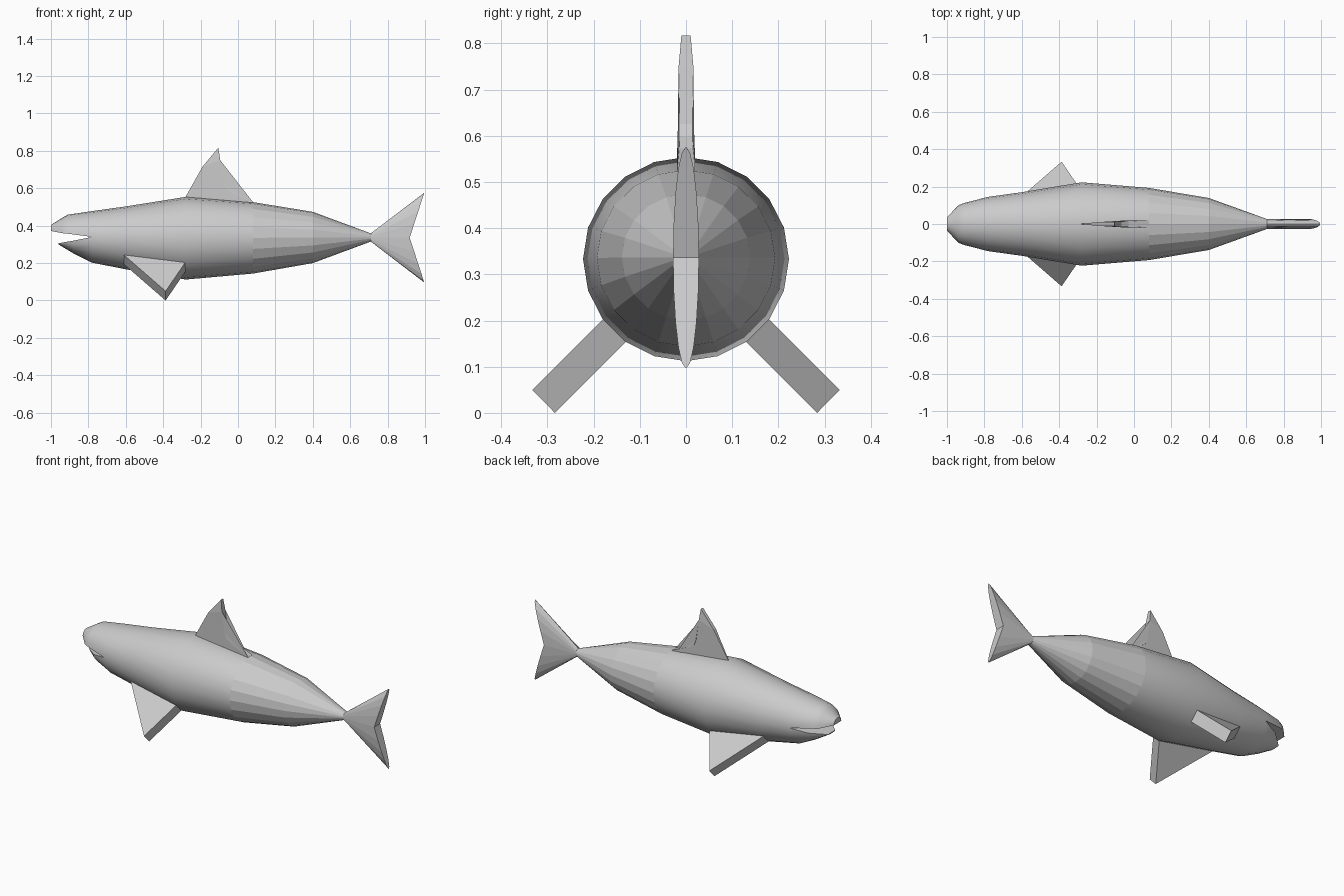
import bpy, bmesh
from math import sin, cos, pi

if "Cube" in bpy.data.objects:
    bpy.data.objects.remove(bpy.data.objects["Cube"])

SIDES = 20


def arc(x, cz, ry, rz, first=0, last=SIDES - 1, sweep=0.0):
    """Cross-section in the yz plane; sweep pushes its top and bottom back in x."""
    pts = []
    for i in range(first, last + 1):
        a = 2 * pi * i / SIDES
        pts.append((x + sweep * abs(sin(a)), ry * cos(a), cz + rz * sin(a)))
    return pts


def loft(bm, sections, cap_end=False):
    rings = [[bm.verts.new(p) for p in s] for s in sections]
    n = len(rings[0])
    for a, b in zip(rings, rings[1:]):
        for i in range(n):
            j = (i + 1) % n
            bm.faces.new((a[i], a[j], b[j], b[i]))
    if cap_end:
        bm.faces.new(rings[-1])
    return rings


def finish(bm, name, smooth_before=None):
    bmesh.ops.remove_doubles(bm, verts=bm.verts, dist=0.0005)
    bmesh.ops.recalc_face_normals(bm, faces=bm.faces)
    if smooth_before is not None:
        for f in bm.faces:
            f.smooth = f.calc_center_median().x < smooth_before
        for e in bm.edges:
            if len(e.link_faces) == 2 and e.calc_face_angle(0) > 0.6:
                e.smooth = False
    me = bpy.data.meshes.new(name)
    bm.to_mesh(me)
    bm.free()
    ob = bpy.data.objects.new(name, me)
    bpy.context.collection.objects.link(ob)
    return ob


# Body with open jaws
bm = bmesh.new()
stations = [(-0.78, 0.340, 0.145, 0.138), (-0.6, 0.335, 0.170, 0.168),
            (-0.28, 0.333, 0.223, 0.221), (0.08, 0.335, 0.193, 0.191),
            (0.40, 0.337, 0.139, 0.137), (0.71, 0.337, 0.027, 0.022)]
loft(bm, [arc(*s) for s in stations])
upper = [(-0.78, 0.340, 0.145, 0.138), (-0.91, 0.357, 0.112, 0.102),
         (-0.94, 0.360, 0.100, 0.082), (-1.0, 0.372, 0.035, 0.032)]
loft(bm, [arc(*s, 0, 10) for s in upper], True)
lower = [(-0.78, 0.340, 0.145, 0.138), (-0.88, 0.320, 0.105, 0.068),
         (-0.96, 0.306, 0.035, 0.006)]
loft(bm, [arc(*s, 10, 20) for s in lower], True)
finish(bm, "body", 0.08)

# Tail fin, flaring from the body end to a notched trailing edge
bm = bmesh.new()
end = loft(bm, [arc(0.71, 0.337, 0.027, 0.022),
                arc(0.918, 0.336, 0.028, 0.24, sweep=0.078)])[-1]
for i in range(-5, 5):
    quad = []
    for k in (i, i + 1, 9 - i, 10 - i):
        v = end[k % SIDES]
        if v not in quad:
            quad.append(v)
    bm.faces.new(quad)
finish(bm, "tail_fin")

# Dorsal fin: sharp leading edge, flat trailing edge (x, z, half thickness)
outline = [(-0.28, 0.50, 0.002), (-0.28, 0.555, 0.002), (-0.19, 0.715, 0.010),
           (-0.105, 0.817, 0.010), (-0.095, 0.75, 0.016), (-0.077, 0.625, 0.017),
           (-0.066, 0.598, 0.018), (-0.03, 0.572, 0.019), (0.08, 0.526, 0.019),
           (0.08, 0.47, 0.019)]
bm = bmesh.new()
left, right = [[bm.verts.new((x, s * t, z)) for x, z, t in outline] for s in (-1, 1)]
bm.faces.new(left)
bm.faces.new(right[::-1])
for i in range(len(outline)):
    j = (i + 1) % len(outline)
    bm.faces.new((left[i], left[j], right[j], right[i]))
bmesh.ops.triangulate(bm, faces=bm.faces)
finish(bm, "dorsal_fin")

# Pectoral fins: thick triangular slabs angled 45 degrees down and out
for side, name in ((-1, "pectoral_fin_right"), (1, "pectoral_fin_left")):
    bm = bmesh.new()
    top = [(-0.675, 0.083, 0.30), (-0.216, 0.083, 0.30), (-0.387, 0.333, 0.05)]
    a = [bm.verts.new((x, side * y, z)) for x, y, z in top]
    b = [bm.verts.new((x, side * (y - 0.049), z - 0.05)) for x, y, z in top]
    bm.faces.new(a)
    bm.faces.new(b[::-1])
    for i in range(3):
        j = (i + 1) % 3
        bm.faces.new((a[i], a[j], b[j], b[i]))
    finish(bm, name)
